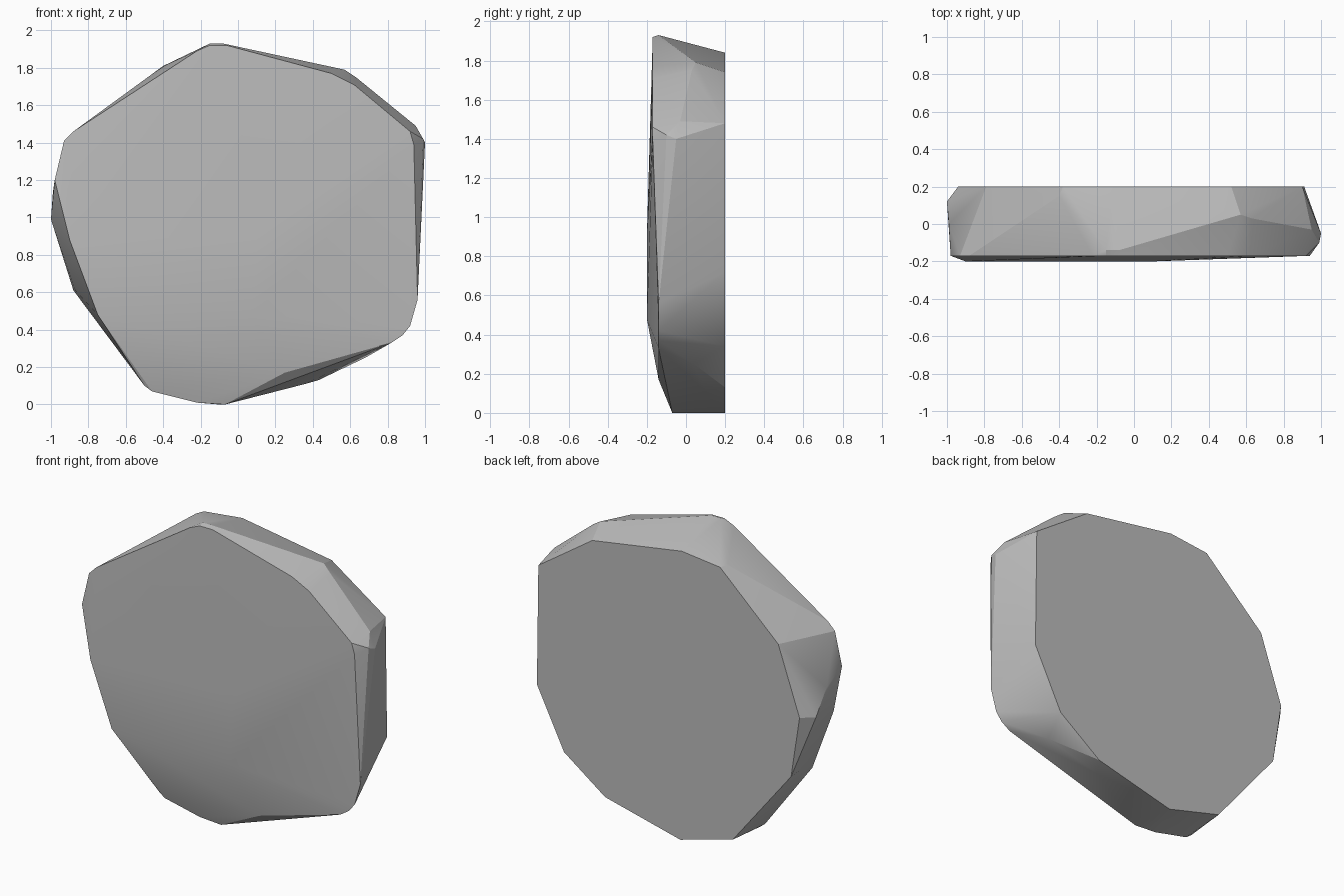
import bpy
import bmesh
import math

default_cube = bpy.data.objects.get("Cube")
if default_cube:
    bpy.data.objects.remove(default_cube, do_unlink=True)


def make_material(name, colour):
    material = bpy.data.materials.new(name)
    material.use_nodes = True
    material.diffuse_color = colour
    for node in material.node_tree.nodes:
        if node.type == "BSDF_PRINCIPLED":
            node.inputs["Base Color"].default_value = colour
            node.inputs["Roughness"].default_value = 0.9
    return material


def add_ring(mesh, depth, outline):
    """Place an (x, z) outline at one depth along y."""
    for x, z in outline:
        mesh.verts.new((x, depth, z))


def add_points(mesh, points):
    """Place single chipped corners that lie between the rings."""
    for point in points:
        mesh.verts.new(point)


def hull_object(name, mesh, material):
    """Wrap all points in a convex skin and turn it into an object."""
    result = bmesh.ops.convex_hull(mesh, input=mesh.verts)
    unused = set(result["geom_interior"]) | set(result["geom_unused"])
    unused = [item for item in unused if isinstance(item, bmesh.types.BMVert)]
    bmesh.ops.delete(mesh, geom=unused, context="VERTS")
    bmesh.ops.dissolve_limit(
        mesh, angle_limit=math.radians(0.5),
        verts=mesh.verts, edges=mesh.edges)
    bmesh.ops.recalc_face_normals(mesh, faces=mesh.faces)
    data = bpy.data.meshes.new(name)
    mesh.to_mesh(data)
    mesh.free()
    data.materials.append(material)
    stone = bpy.data.objects.new(name, data)
    bpy.context.collection.objects.link(stone)
    return stone


stone_grey = make_material("stone grey", (0.5, 0.5, 0.5, 1))
shape = bmesh.new()

# Flat back face
add_ring(shape, 0.2, [
    (0.9, 1.48), (0.52, 1.74), (-0.11, 1.84), (-0.38, 1.81),
    (-0.79, 1.43), (-0.94, 1), (-0.88, 0.61), (-0.47, 0.1),
    (-0.1, 0), (0.43, 0.13), (0.72, 0.34), (0.91, 0.72)])

# Widest corners of the side wall
add_points(shape, [
    (-1, 0.12, 0.99), (-0.99, 0, 1.13), (-0.87, 0.1, 0.61),
    (0.57, 0.05, 1.79), (0.63, 0.03, 1.75), (0.95, -0.03, 1.49),
    (1, -0.05, 1.4), (0.99, -0.1, 1.42), (-0.4, 0.15, 1.81),
    (-0.07, -0.07, 0), (-0.22, -0.07, 0.01), (-0.46, -0.08, 0.07),
    (-0.5, -0.08, 0.1), (0.36, 0.1, 0.11), (0.68, 0.04, 0.25)])

# Rounded upper rim of the front face
add_ring(shape, -0.17, [
    (-0.98, 1.2), (-0.93, 1.41), (-0.88, 1.46), (-0.22, 1.89),
    (-0.15, 1.92), (-0.06, 1.92), (0.5, 1.77), (0.62, 1.71),
    (0.92, 1.46), (0.94, 1.39)])
add_ring(shape, -0.14, [(-0.15, 1.93), (-0.08, 1.93)])

# Lower right rim and chipped bottom facet
add_ring(shape, -0.14, [
    (0.96, 0.56), (0.92, 0.42), (0.88, 0.37), (0.82, 0.33), (0.25, 0.17)])

# Ridge across the front
add_ring(shape, -0.2, [
    (-0.75, 0.48), (0.08, 0.48), (-0.9, 0.88), (0.1, 0.9)])

stone = hull_object("flat_stone", shape, stone_grey)

# Soft shading over the shallow facets, crisp edges elsewhere
bpy.ops.object.select_all(action="DESELECT")
stone.select_set(True)
bpy.context.view_layer.objects.active = stone
bpy.ops.object.shade_smooth_by_angle(angle=math.radians(20))
